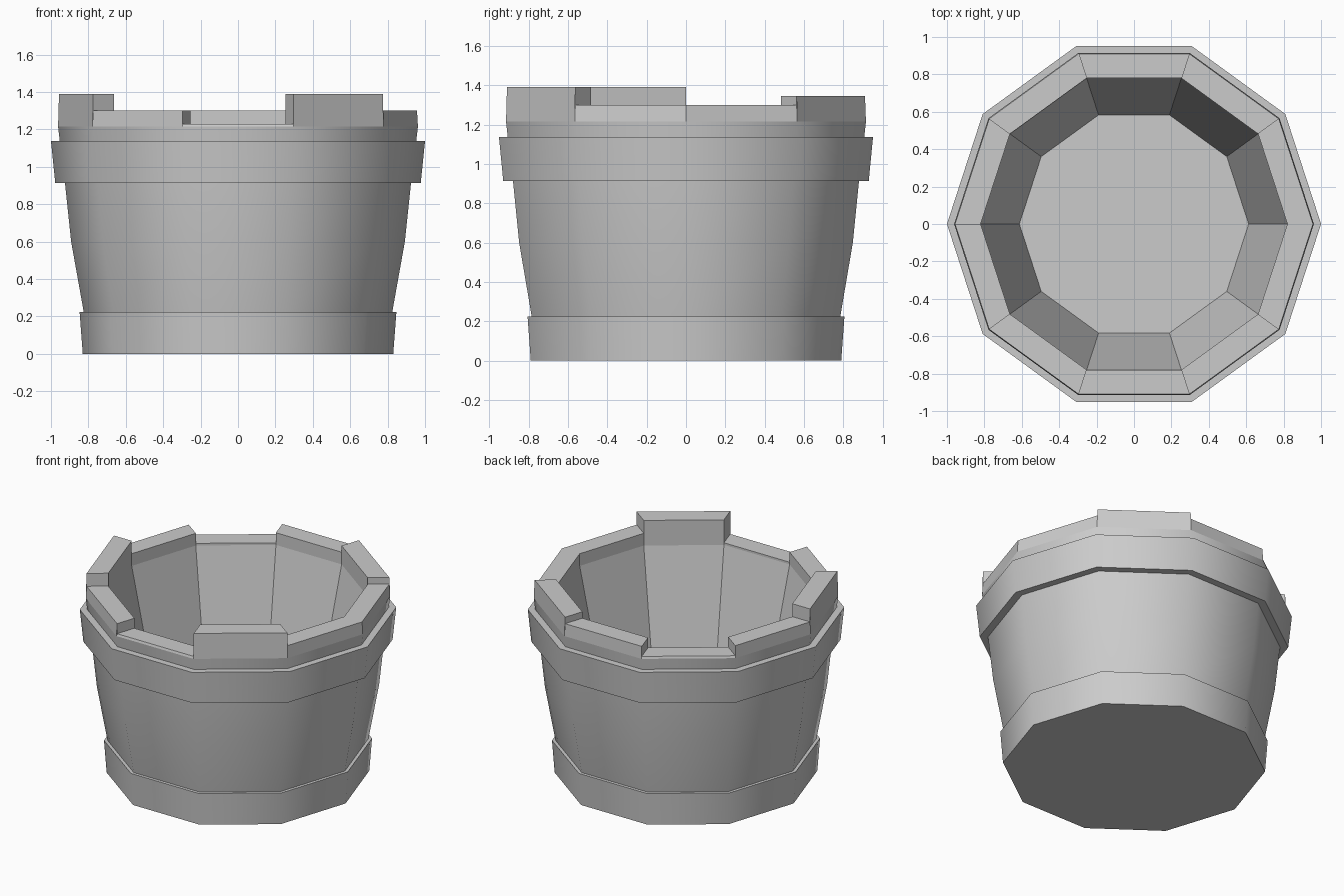
import bpy, bmesh
from math import cos, sin, radians

if "Cube" in bpy.data.objects:
    bpy.data.objects.remove(bpy.data.objects["Cube"])

N = 10


def pt(i, r, z):
    a = radians(36 * (i % N))
    return (r * cos(a), r * sin(a), z)


def finish(name, bm, smooth_outside=True):
    bmesh.ops.remove_doubles(bm, verts=bm.verts, dist=1e-5)
    for f in bm.faces:
        f.smooth = smooth_outside and abs(f.normal.z) < 0.5
    for e in bm.edges:
        if len(e.link_faces) == 2 and e.calc_face_angle() > radians(40):
            e.smooth = False
    me = bpy.data.meshes.new(name)
    bm.to_mesh(me)
    bm.free()
    ob = bpy.data.objects.new(name, me)
    bpy.context.collection.objects.link(ob)
    return ob


def lathe(name, profile, smooth=True, cap=False):
    """Ten-sided revolve; the outside profile runs upwards. cap closes the first ring."""
    bm = bmesh.new()
    rings = [[bm.verts.new(pt(i, r, z)) for i in range(N)] for r, z in profile]
    for a, b in zip(rings, rings[1:]):
        for i in range(N):
            j = (i + 1) % N
            bm.faces.new((a[i], a[j], b[j], b[i]))
    if cap:
        bm.faces.new(rings[0][::-1])
    bm.normal_update()
    return finish(name, bm, smooth)


# Outer wall and hoops, each hoop with its ledges
lathe("lower_hoop", [(0.83, 0), (0.847, 0.225), (0.825, 0.225)], cap=True)
lathe("outer_staves", [(0.825, 0.225), (0.892, 0.6), (0.925, 0.913)])
lathe("upper_hoop", [(0.925, 0.913), (0.977, 0.913), (1.0, 1.138), (0.953, 1.138)])
lathe("neck", [(0.953, 1.138), (0.962, 1.215)])

# Flat-faced inner wall
R_IN, FLOOR_R, FLOOR_Z = 0.82, 0.613, 0.25
lathe("inner_wall", [(R_IN, 1.215), (FLOOR_R, FLOOR_Z)], smooth=False)

# Inside floor
bm = bmesh.new()
bm.faces.new([bm.verts.new(pt(i, FLOOR_R, FLOOR_Z)) for i in range(N)])
bm.normal_update()
finish("inner_floor", bm, False)

# Uneven stave tops, one height per side, counter-clockwise from +x
tops = [1.30, 1.345, 1.30, 1.23, 1.30, 1.39, 1.30, 1.23, 1.39, 1.30]
bm = bmesh.new()


def quad(*pts):
    bm.faces.new([bm.verts.new(p) for p in pts])


for i, h in enumerate(tops):
    j, base, ro = i + 1, 1.215, 0.957
    quad(pt(i, 0.962, base), pt(j, 0.962, base), pt(j, ro, h), pt(i, ro, h))
    quad(pt(j, R_IN, base), pt(i, R_IN, base), pt(i, R_IN, h), pt(j, R_IN, h))
    quad(pt(i, ro, h), pt(j, ro, h), pt(j, R_IN, h), pt(i, R_IN, h))
    # exposed ends where the neighbouring stave is lower
    prev, nxt = tops[i - 1], tops[j % N]
    if prev < h:
        quad(pt(i, R_IN, prev), pt(i, ro, prev), pt(i, ro, h), pt(i, R_IN, h))
    if nxt < h:
        quad(pt(j, ro, nxt), pt(j, R_IN, nxt), pt(j, R_IN, h), pt(j, ro, h))
bm.normal_update()
finish("stave_tops", bm, False)
